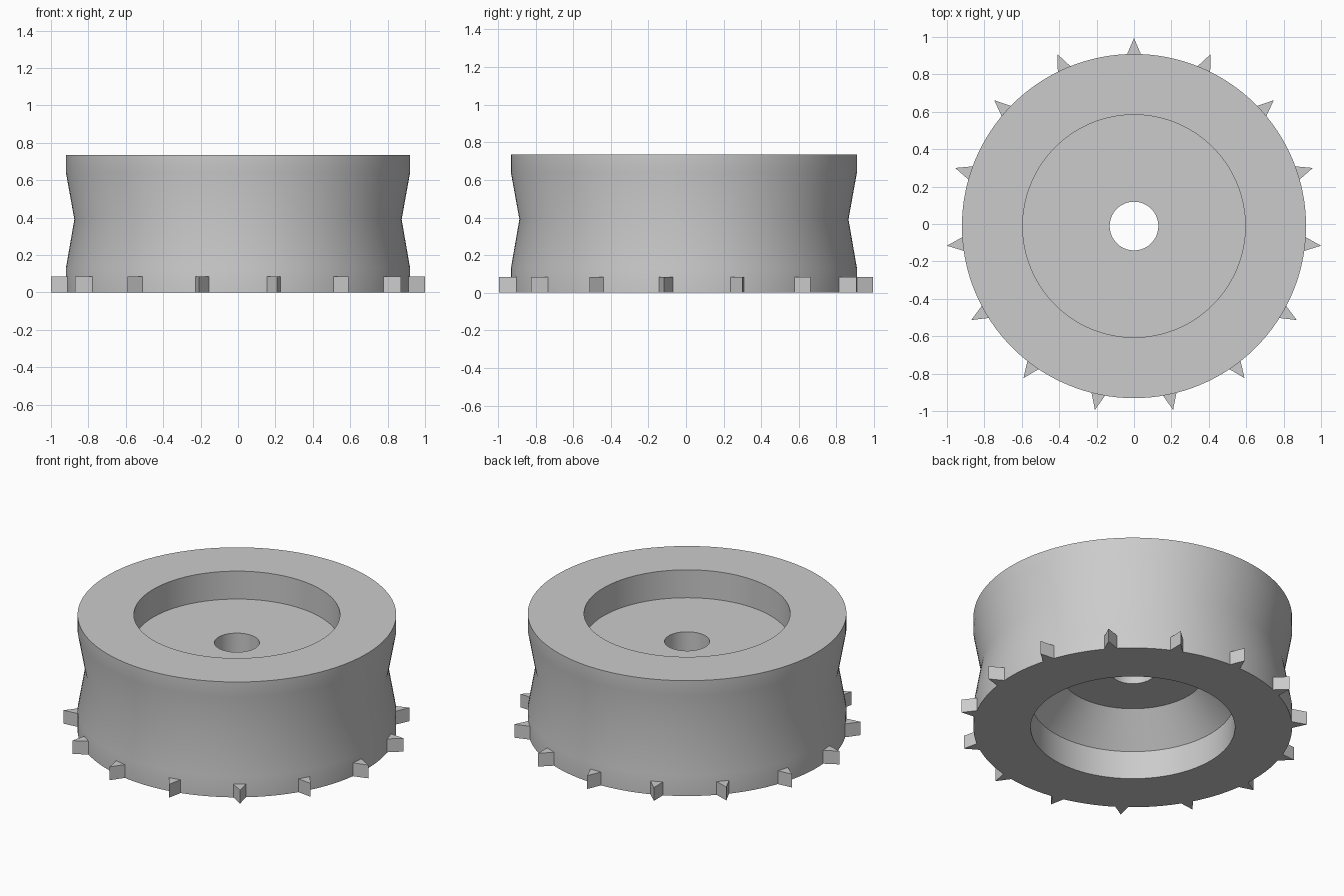
import bpy, bmesh, math

cube = bpy.data.objects.get("Cube")
if cube:
    bpy.data.objects.remove(cube)

CENTRE_Y = -0.011
SEGMENTS = 128
TEETH = 15

# One plain grey for the whole wheel
grey = bpy.data.materials.new("plain_grey")
grey.use_nodes = True
grey.diffuse_color = (0.6, 0.6, 0.6, 1)
grey.node_tree.nodes["Principled BSDF"].inputs["Base Color"].default_value = (0.6, 0.6, 0.6, 1)


def make_object(name, bm):
    bmesh.ops.recalc_face_normals(bm, faces=bm.faces)
    mesh = bpy.data.meshes.new(name)
    bm.to_mesh(mesh)
    bm.free()
    mesh.materials.append(grey)
    obj = bpy.data.objects.new(name, mesh)
    obj.location.y = CENTRE_Y
    bpy.context.collection.objects.link(obj)
    return obj


def lathe(name, profile):
    """Revolve a closed (radius, height) profile around the z axis."""
    bm = bmesh.new()
    rings = []
    for i in range(SEGMENTS):
        a = 2 * math.pi * i / SEGMENTS
        rings.append([bm.verts.new((r * math.cos(a), r * math.sin(a), z)) for r, z in profile])
    n = len(profile)
    for i, ring in enumerate(rings):
        following = rings[(i + 1) % SEGMENTS]
        for j in range(n):
            k = (j + 1) % n
            bm.faces.new((ring[j], following[j], following[k], ring[k]))
    return make_object(name, bm)


# Wheel body: waisted rim, recess above, tapered recess below, axle hole
body = lathe("wheel_body", [
    (0.59, 0), (0.92, 0), (0.92, 0.13), (0.875, 0.39), (0.92, 0.64), (0.92, 0.735),
    (0.595, 0.735), (0.595, 0.557), (0.13, 0.557), (0.13, 0.368), (0.42, 0.368), (0.59, 0.18),
])
bpy.context.view_layer.objects.active = body
body.select_set(True)
bpy.ops.object.shade_smooth_by_angle(angle=math.radians(30))
body.select_set(False)

# Wedge teeth around the bottom edge, rooted slightly inside the rim
bm = bmesh.new()
for i in range(TEETH):
    a = math.pi / 2 + 2 * math.pi * i / TEETH
    c, s = math.cos(a), math.sin(a)
    outline = [(0.9, -0.045), (1.0055, 0), (0.9, 0.045)]
    base = bm.faces.new([bm.verts.new((r * c - t * s, r * s + t * c, 0)) for r, t in outline])
    grown = bmesh.ops.extrude_face_region(bm, geom=[base], use_keep_orig=True)
    for v in grown["geom"]:
        if isinstance(v, bmesh.types.BMVert):
            v.co.z = 0.085
make_object("rim_teeth", bm)
